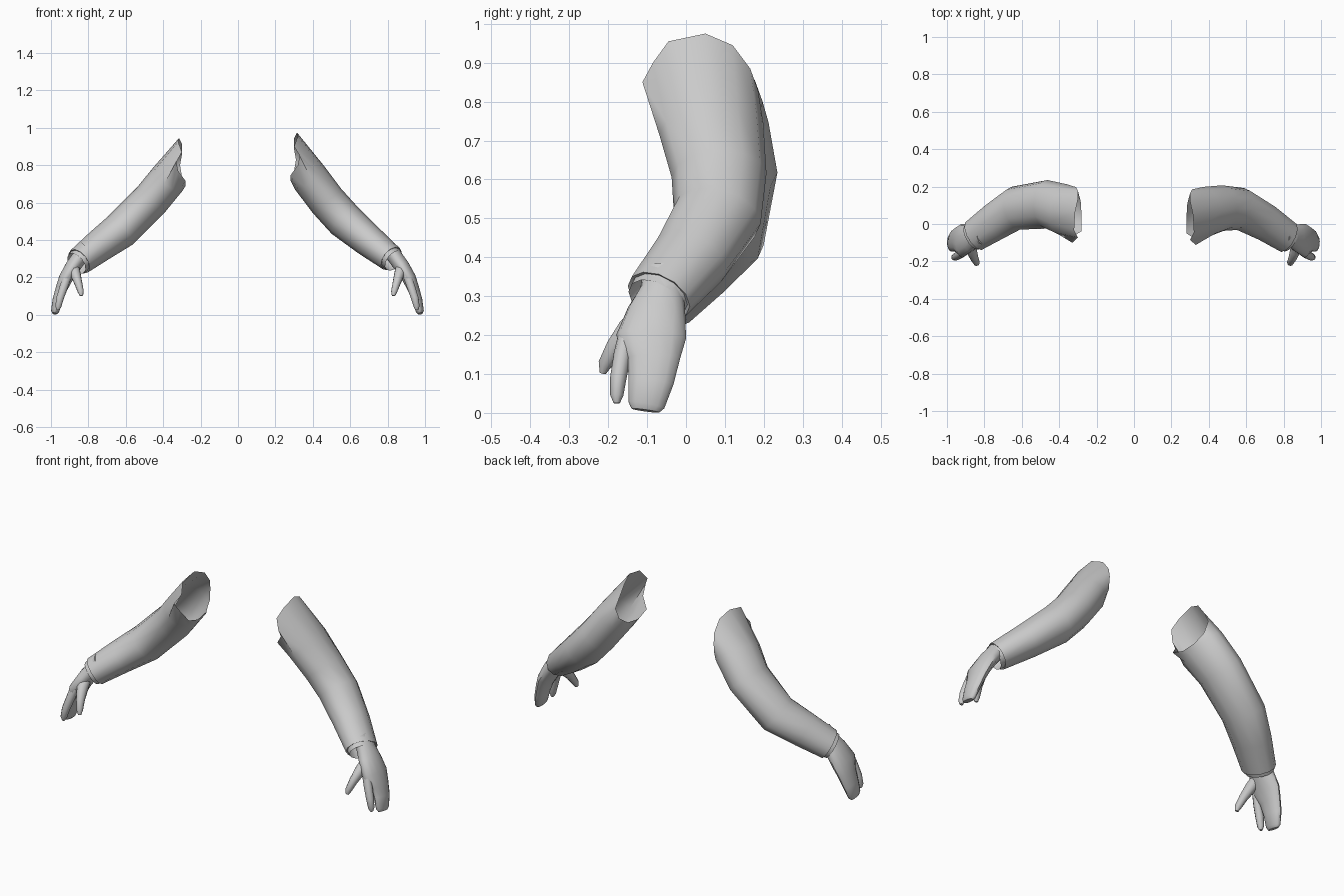
import bpy, bmesh, math
from mathutils import Vector

if "Cube" in bpy.data.objects:
    bpy.data.objects.remove(bpy.data.objects["Cube"])

grey = bpy.data.materials.new("light_grey")
grey.diffuse_color = (0.6, 0.6, 0.6, 1)
grey.use_nodes = True
grey.node_tree.nodes["Principled BSDF"].inputs["Base Color"].default_value = grey.diffuse_color


def path_rings(stations, sides):
    """Elliptical rings (x, y, z, half width, half thickness) square to a path."""
    pts = [Vector(s[:3]) for s in stations]
    rings = []
    for i, s in enumerate(stations):
        t = (pts[min(i + 1, len(pts) - 1)] - pts[max(i - 1, 0)]).normalized()
        u = Vector((0, 1, 0))
        u = (u - t * u.dot(t)).normalized()
        v = t.cross(u)
        angles = [2 * math.pi * k / sides for k in range(sides)]
        rings.append([pts[i] + u * s[3] * math.cos(a) + v * s[4] * math.sin(a) for a in angles])
    return rings


def loft(name, rings, side, capped, shift=0.0):
    """Skin the rings; side -1 mirrors the part to the other arm."""
    bm = bmesh.new()
    loops = [[bm.verts.new(((p.x + shift) * side, p.y, p.z)) for p in r] for r in rings]
    n = len(loops[0])
    for a, b in zip(loops, loops[1:]):
        for k in range(n):
            f = [a[k], a[(k + 1) % n], b[(k + 1) % n], b[k]]
            bm.faces.new(f if side < 0 else f[::-1])
    if capped:
        bm.faces.new(loops[0])
        bm.faces.new(loops[-1])
        bmesh.ops.recalc_face_normals(bm, faces=bm.faces)
    me = bpy.data.meshes.new(name)
    bm.to_mesh(me)
    bm.free()
    me.materials.append(grey)
    ob = bpy.data.objects.new(name, me)
    bpy.context.collection.objects.link(ob)
    bpy.ops.object.select_all(action='DESELECT')
    ob.select_set(True)
    bpy.context.view_layer.objects.active = ob
    bpy.ops.object.shade_smooth_by_angle(angle=math.radians(50))
    return ob


# ragged shoulder opening: back, top, front, underside
OPENING = [(.31, .185, .83), (.30, .165, .885), (.30, .12, .945), (.315, .05, .975),
           (.32, -.045, .955), (.30, -.085, .90), (.33, -.112, .85), (.32, -.075, .80),
           (.28, -.05, .745), (.28, .03, .72), (.285, .11, .73), (.30, .165, .77)]

# upper arm, elbow, forearm, cuff
SLEEVES = {
    1: [(.385, .065, .73, .135, .10), (.475, .085, .61, .122, .10), (.57, .08, .505, .115, .10),
        (.70, .01, .395, .103, .087), (.82, -.07, .30, .09, .072)],
    -1: [(.375, .075, .725, .14, .10), (.465, .105, .615, .13, .10), (.63, .085, .45, .118, .10),
         (.74, .015, .37, .105, .088), (.85, -.06, .285, .09, .075)],
}

# wrist, palm and joined fingers
PALM = [(.80, -.06, .36, .05, .042), (.835, -.062, .315, .056, .042), (.875, -.075, .26, .075, .042),
        (.915, -.09, .195, .09, .038), (.938, -.083, .14, .068, .032),
        (.958, -.09, .08, .058, .028), (.972, -.102, .02, .047, .022), (.975, -.104, .006, .036, .012)]
INDEX = [(.905, -.15, .21, .022, .024), (.925, -.163, .15, .023, .023), (.945, -.174, .09, .021, .021),
         (.955, -.178, .045, .017, .017), (.957, -.178, .025, .008, .008)]
THUMB = [(.875, -.095, .26, .03, .032), (.862, -.145, .215, .032, .028), (.848, -.182, .17, .024, .022),
         (.835, -.208, .125, .018, .017), (.831, -.214, .102, .008, .009)]

for side, label in ((1, "right"), (-1, "left")):
    drop = 0 if side > 0 else -.03
    stations = SLEEVES[side]
    rings = [[Vector((x, y + (0 if side > 0 else .012), z + drop)) for x, y, z in OPENING]]
    rings += path_rings(stations, 12)
    # cuff lining, stepped in and slightly proud of the sleeve end
    end = rings[-1]
    mid = sum(end, Vector()) / len(end)
    t = (Vector(stations[-1][:3]) - Vector(stations[-2][:3])).normalized()
    for scale, out in ((.9, -.004), (.86, .02), (.8, -.05)):
        rings.append([mid + (p - mid) * scale + t * out for p in end])
    loft(label + "_sleeve", rings, side, False)
    shift = 0 if side > 0 else .006
    loft(label + "_palm", path_rings(PALM, 14), side, True, shift)
    loft(label + "_index_finger", path_rings(INDEX, 10), side, True, shift)
    loft(label + "_thumb", path_rings(THUMB, 10), side, True, shift)
